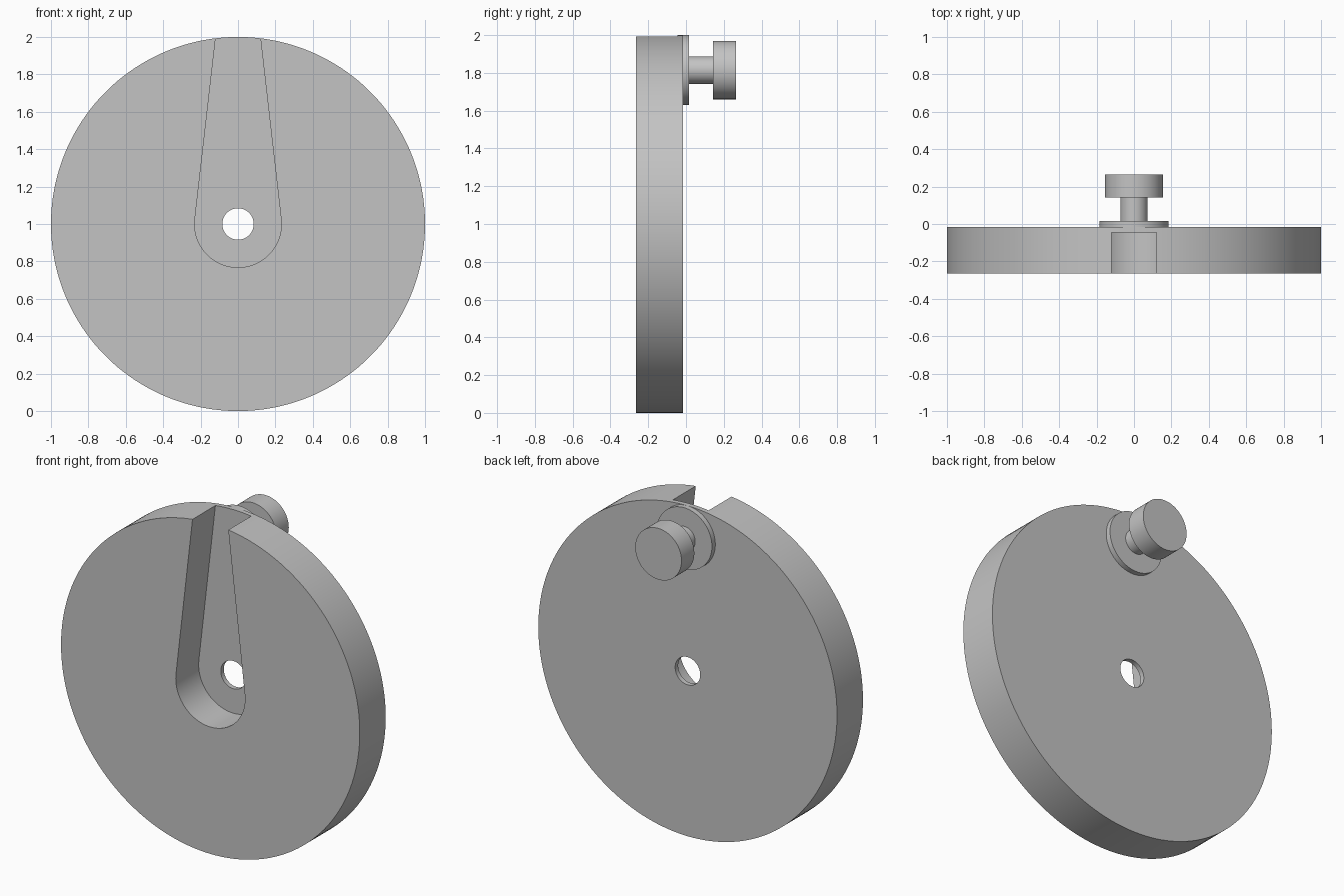
import bpy, bmesh, math

cube = bpy.data.objects.get("Cube")
if cube:
    bpy.data.objects.remove(cube, do_unlink=True)

grey = bpy.data.materials.new("light grey")
grey.use_nodes = True
colour = (0.55, 0.55, 0.55, 1)
grey.diffuse_color = colour
grey.node_tree.nodes["Principled BSDF"].inputs["Base Color"].default_value = colour


def extrude_profile(name, points, y0, y1):
    """Solid prism from an (x, z) outline, running from y0 to y1."""
    bm = bmesh.new()
    face = bm.faces.new([bm.verts.new((x, y0, z)) for x, z in points])
    grown = bmesh.ops.extrude_face_region(bm, geom=[face])["geom"]
    moved = [v for v in grown if isinstance(v, bmesh.types.BMVert)]
    bmesh.ops.translate(bm, verts=moved, vec=(0, y1 - y0, 0))
    bmesh.ops.recalc_face_normals(bm, faces=bm.faces)
    mesh = bpy.data.meshes.new(name)
    bm.to_mesh(mesh)
    bm.free()
    mesh.materials.append(grey)
    obj = bpy.data.objects.new(name, mesh)
    bpy.context.collection.objects.link(obj)
    return obj


def arc(radius, z, start=0, end=math.tau, steps=128):
    return [(radius * math.cos(start + (end - start) * i / steps),
             z + radius * math.sin(start + (end - start) * i / steps))
            for i in range(steps + 1)]


def cylinder(name, radius, z, y0, y1, steps=96):
    return extrude_profile(name, arc(radius, z, steps=steps)[:-1], y0, y1)


def cut(obj, cutter):
    """Subtract the cutter for good and remove it."""
    mod = obj.modifiers.new("cut", "BOOLEAN")
    mod.operation, mod.solver, mod.object = "DIFFERENCE", "EXACT", cutter
    bpy.context.view_layer.objects.active = obj
    bpy.ops.object.modifier_apply(modifier=mod.name)
    bpy.data.objects.remove(cutter, do_unlink=True)


# Wheel
front, back = -0.264, -0.016
wheel = cylinder("wheel", 1, 1, front, back, 180)

# Tapered slot with a round lower end, open at the rim
taper = 0.114
outline = arc(0.232, 1, math.pi - taper, math.tau + taper, 64)
half_top = outline[-1][0] - (2.1 - outline[-1][1]) * math.tan(taper)
outline += [(half_top, 2.1), (-half_top, 2.1)]
cut(wheel, extrude_profile("slot_cutter", outline, front - 0.1, -0.045))

# Axle hole
cut(wheel, cylinder("hole_cutter", 0.084, 1, front - 0.1, 0.1, 64))

# Crank handle on the back
handle_z = 1.815
parts = [wheel,
         cylinder("handle_flange", 0.185, handle_z, back, 0.016),
         cylinder("handle_stem", 0.073, handle_z, 0.016, 0.142),
         cylinder("handle_knob", 0.155, handle_z, 0.142, 0.264)]

for obj in parts:
    bpy.ops.object.select_all(action="DESELECT")
    obj.select_set(True)
    bpy.context.view_layer.objects.active = obj
    bpy.ops.object.shade_smooth_by_angle(angle=math.radians(30))
